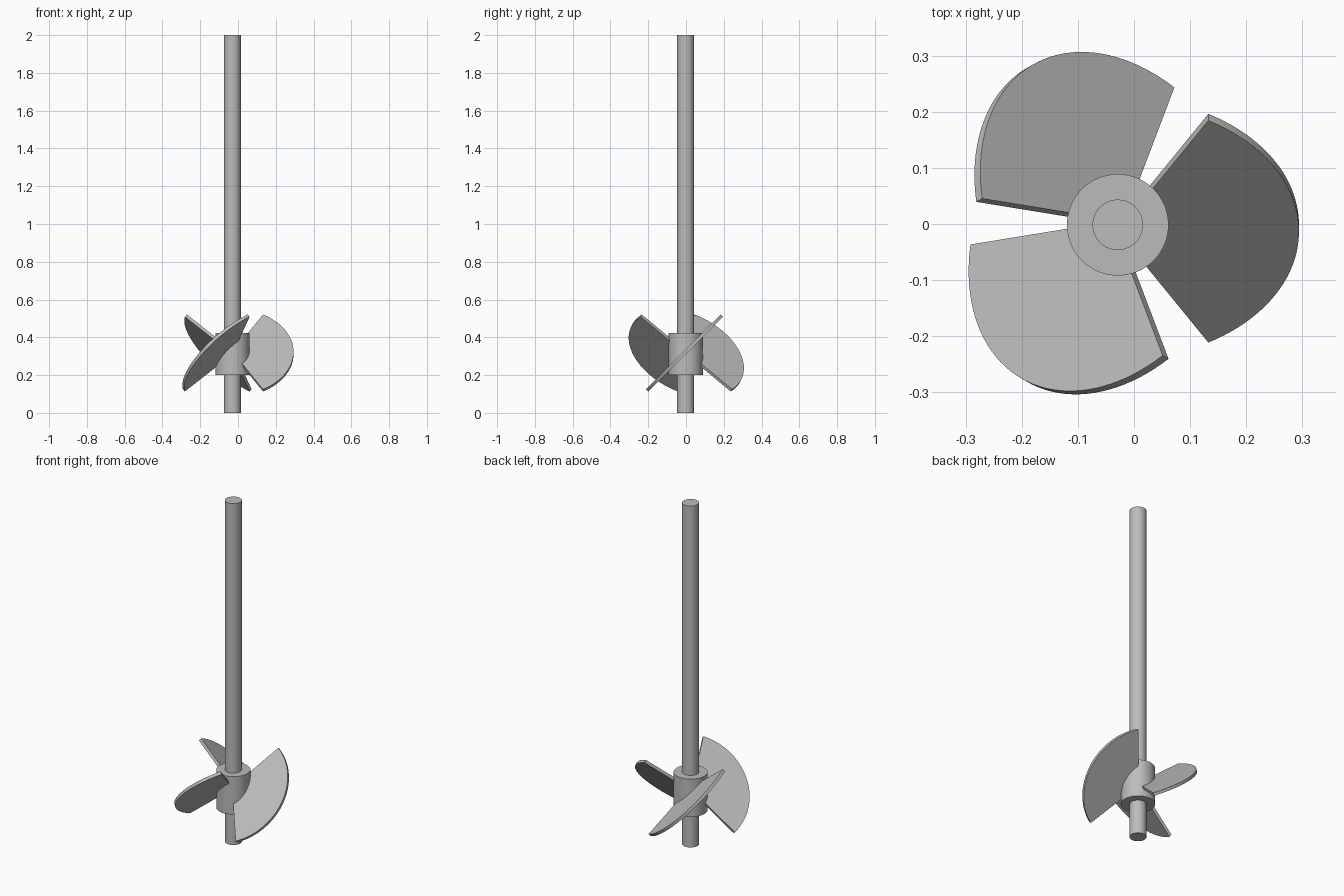
import bpy
import bmesh
from math import sin, cos, radians
from mathutils import Matrix, Vector

cube = bpy.data.objects.get("Cube")
if cube:
    bpy.data.objects.remove(cube, do_unlink=True)

AXIS_X, AXIS_Y = -0.029, -0.0015
HUB_MID = 0.311
BLADE_RADIUS = 0.323
BLADE_THICKNESS = 0.017

steel = bpy.data.materials.new("grey steel")
steel.use_nodes = True
grey = (0.5, 0.5, 0.5, 1)
steel.diffuse_color = grey
steel.node_tree.nodes["Principled BSDF"].inputs["Base Color"].default_value = grey


def finish(obj):
    """Apply the material and smooth shading with sharp rims."""
    obj.data.materials.append(steel)
    bpy.ops.object.select_all(action="DESELECT")
    obj.select_set(True)
    bpy.context.view_layer.objects.active = obj
    bpy.ops.object.shade_smooth_by_angle(angle=radians(30))


def cylinder(name, radius, bottom, top):
    bpy.ops.mesh.primitive_cylinder_add(
        vertices=64, radius=radius, depth=top - bottom,
        location=(AXIS_X, AXIS_Y, (bottom + top) / 2))
    obj = bpy.context.object
    obj.name = name
    finish(obj)


def blade(name, turn):
    """Flat 120 degree sector, thickened, pitched and turned about the shaft."""
    bm = bmesh.new()
    steps = 40
    points = [(0, 0, 0)]
    for i in range(steps + 1):
        a = radians(-60 + 120 * i / steps)
        points.append((BLADE_RADIUS * cos(a), BLADE_RADIUS * sin(a), 0))
    face = bm.faces.new([bm.verts.new(p) for p in points])
    top = bmesh.ops.extrude_face_region(bm, geom=[face])["geom"]
    bmesh.ops.translate(bm, vec=Vector((0, 0, BLADE_THICKNESS)),
                        verts=[v for v in top if isinstance(v, bmesh.types.BMVert)])
    bmesh.ops.recalc_face_normals(bm, faces=bm.faces)
    bm.transform(Matrix.Rotation(radians(turn), 4, "Z")
                 @ Matrix.Rotation(radians(45), 4, "X"))
    mesh = bpy.data.meshes.new(name)
    bm.to_mesh(mesh)
    bm.free()
    obj = bpy.data.objects.new(name, mesh)
    obj.location = (AXIS_X, AXIS_Y, HUB_MID)
    bpy.context.collection.objects.link(obj)
    finish(obj)


# Long drive shaft and the collar around it
cylinder("shaft", 0.045, 0, 2)
cylinder("hub", 0.0905, 0.2, 0.422)

# Three pitched blades
for number in range(3):
    blade(f"blade_{number + 1}", 120 * number)
